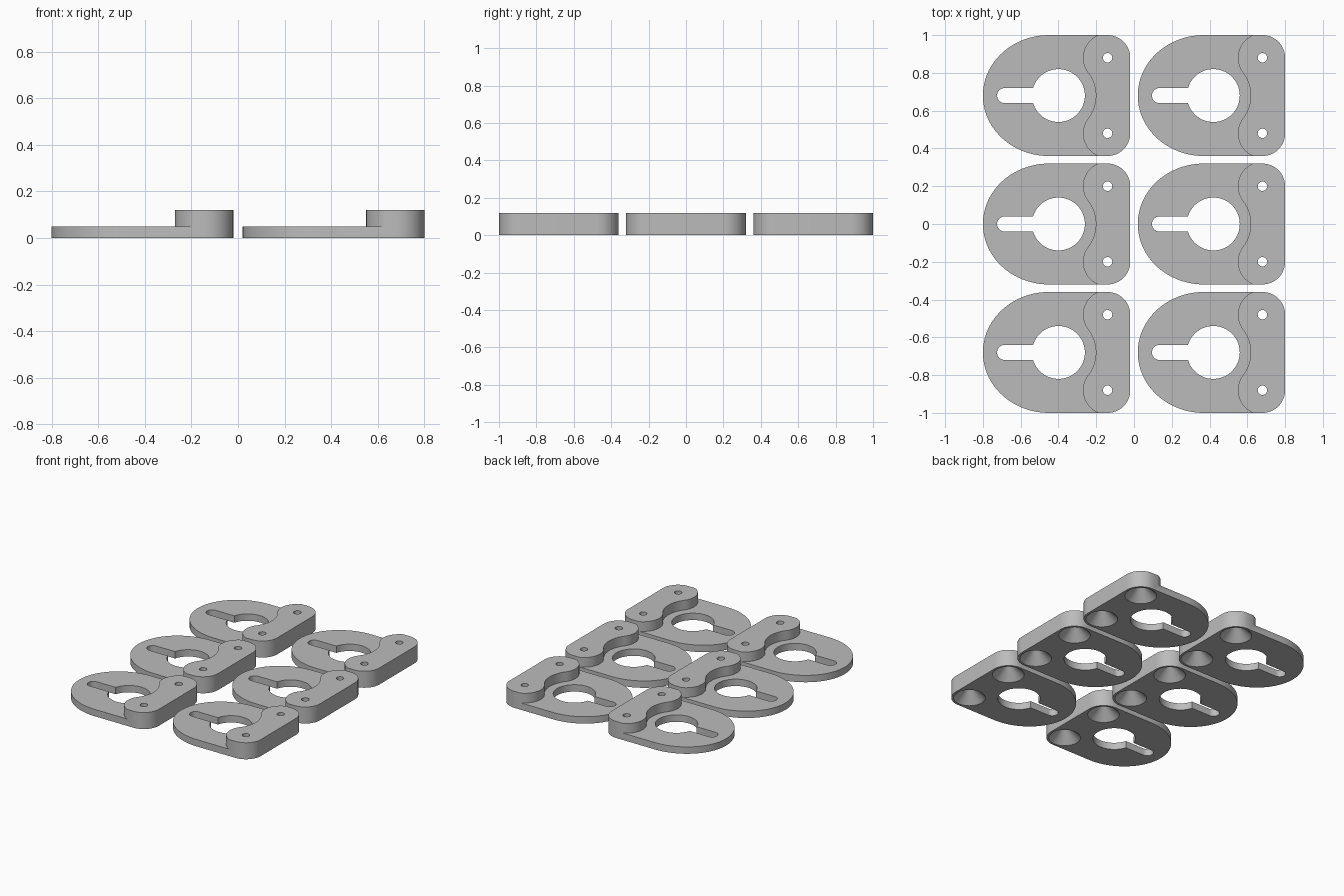
import bpy, bmesh
from math import sin, cos, radians, degrees, asin, atan2, hypot

cube = bpy.data.objects.get("Cube")
if cube:
    bpy.data.objects.remove(cube, do_unlink=True)

grey = bpy.data.materials.new("plain grey")
grey.use_nodes = True
grey.diffuse_color = (0.5, 0.5, 0.5, 1)
grey.node_tree.nodes["Principled BSDF"].inputs["Base Color"].default_value = (0.5, 0.5, 0.5, 1)

HOLE_R, SLOT_R, HALF_W = 0.14, 0.04, 0.32
SCREW_X, SCREW_Y, LOBE_R, CORNER_R = 0.26, 0.20, 0.13, 0.12
PLATE_Z, TOP_Z = 0.05, 0.12


def arc(cx, cy, rx, start, end, steps, ry=None):
    ry = ry or rx
    angles = [radians(start + (end - start) * i / steps) for i in range(steps + 1)]
    return [(cx + rx * cos(a), cy + ry * sin(a)) for a in angles]


def loft(name, rings):
    """Closed solid through a stack of (outline, z) rings."""
    bm = bmesh.new()
    loops = [[bm.verts.new((x, y, z)) for x, y in pts] for pts, z in rings]
    for low, high in zip(loops, loops[1:]):
        for i in range(len(low)):
            j = (i + 1) % len(low)
            bm.faces.new((low[i], low[j], high[j], high[i]))
    bm.faces.new(loops[0])
    bm.faces.new(loops[-1])
    bmesh.ops.recalc_face_normals(bm, faces=bm.faces)
    mesh = bpy.data.meshes.new(name)
    bm.to_mesh(mesh)
    bm.free()
    mesh.materials.append(grey)
    obj = bpy.data.objects.new(name, mesh)
    bpy.context.collection.objects.link(obj)
    return obj


# Full-height body: half ellipse at one end, rounded corners at the other
outline = (arc(SCREW_X, -SCREW_Y, CORNER_R, -90, 0, 16)
           + arc(SCREW_X, SCREW_Y, CORNER_R, 0, 90, 16)
           + arc(-0.05, 0, 0.35, 90, 270, 64, HALF_W))
body = loft("keyhole_bracket", [(outline, 0), (outline, TOP_Z)])

# Step cutter: leaves the thin plate and the wavy edge of the raised block
tilt = degrees(atan2(SCREW_Y, SCREW_X))
bay_r = hypot(SCREW_X, SCREW_Y) - LOBE_R
wave = (arc(SCREW_X, SCREW_Y, LOBE_R, 105, 180 + tilt, 24)
        + arc(0, 0, bay_r, tilt, -tilt, 24)[1:-1]
        + arc(SCREW_X, -SCREW_Y, LOBE_R, 180 - tilt, 255, 24))
step = [(-0.6, 0.5), (wave[0][0], 0.5)] + wave + [(wave[-1][0], -0.5), (-0.6, -0.5)]
cutters = [loft("step_cutter", [(step, PLATE_Z), (step, 0.3)])]

# Keyhole cutter: round opening with a round-ended slot
mouth = 180 - degrees(asin(SLOT_R / HOLE_R))
keyhole = arc(0, 0, HOLE_R, -mouth, mouth, 64) + arc(-0.285, 0, SLOT_R, 90, 270, 16)
cutters.append(loft("keyhole_cutter", [(keyhole, -0.1), (keyhole, 0.3)]))

# Screw holes, countersunk from below
for side in (1, -1):
    rings = [(arc(SCREW_X, side * SCREW_Y, r, 0, 350, 35), z)
             for r, z in ((0.11, -0.005), (0.025, 0.08), (0.025, 0.3))]
    cutters.append(loft("screw_cutter", rings))

for cutter in cutters:
    cutter.hide_render = True
    mod = body.modifiers.new(cutter.name, "BOOLEAN")
    mod.operation, mod.solver, mod.object = "DIFFERENCE", "EXACT", cutter

# Bake the cuts, then discard the cutters
graph = bpy.context.evaluated_depsgraph_get()
bracket = bpy.data.meshes.new_from_object(body.evaluated_get(graph))
body.modifiers.clear()
body.data = bracket
for cutter in cutters:
    bpy.data.objects.remove(cutter, do_unlink=True)

bpy.ops.object.select_all(action="DESELECT")
body.select_set(True)
bpy.context.view_layer.objects.active = body
bpy.ops.object.shade_smooth_by_angle(angle=radians(30))

# Two columns of three brackets
for col, x in enumerate((-0.40, 0.42)):
    for row, y in enumerate((-0.68, 0, 0.68)):
        obj = body
        if col or row:
            obj = body.copy()
            bpy.context.collection.objects.link(obj)
        obj.name = f"keyhole_bracket_{col + 1}_{row + 1}"
        obj.location = (x, y, 0)
